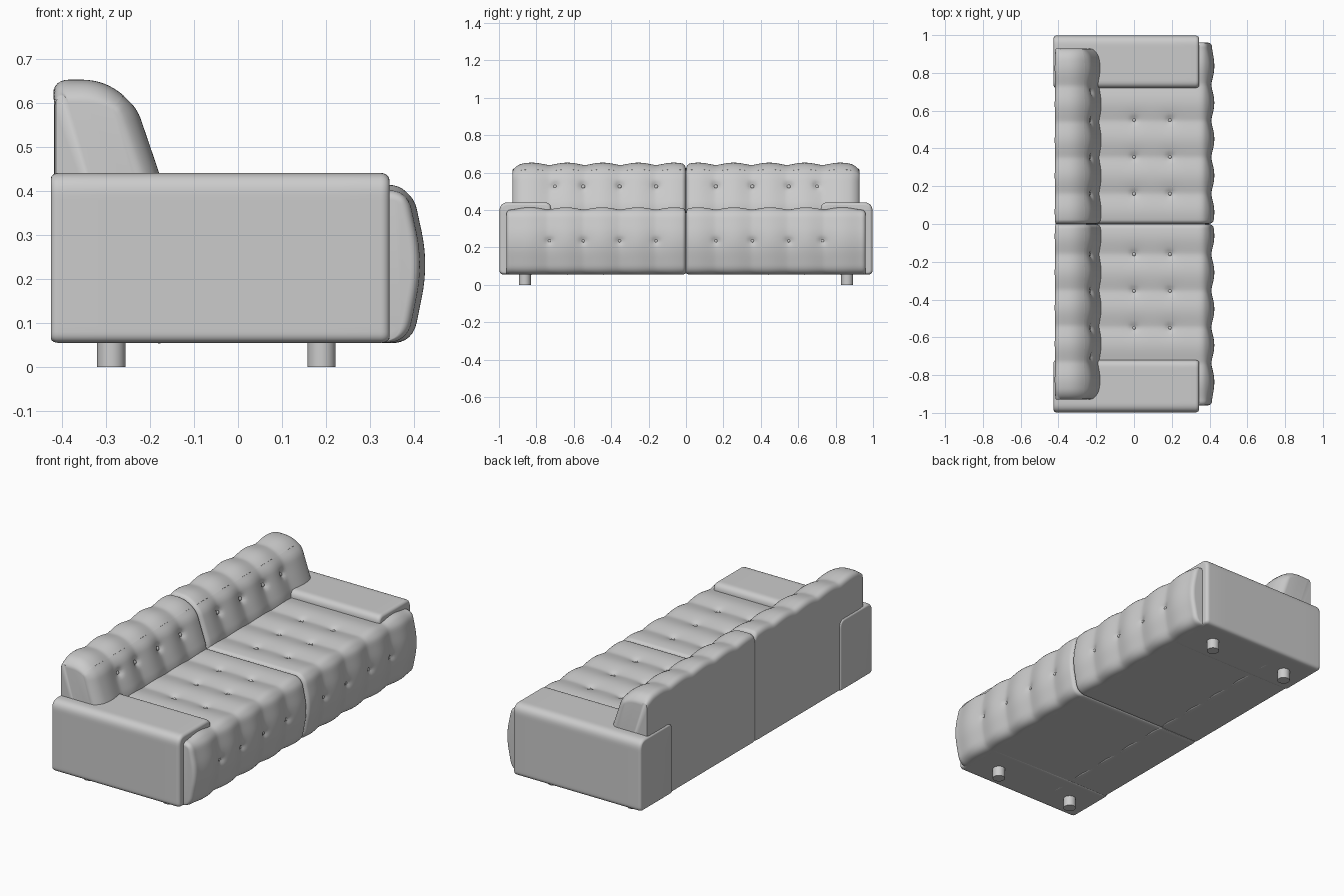
import bpy, bmesh, math
from mathutils import Vector

if "Cube" in bpy.data.objects:
    bpy.data.objects.remove(bpy.data.objects["Cube"])


def outline(corners, step=0.012):
    """Closed 2D outline; each corner is (u, v, rounding length)."""
    raw, n = [], len(corners)
    for i, (u, v, t) in enumerate(corners):
        c = Vector((u, v))
        a = (Vector(corners[i - 1][:2]) - c).normalized() * t + c
        b = (Vector(corners[(i + 1) % n][:2]) - c).normalized() * t + c
        for k in range(9):
            f = k / 8
            raw.append(a * (1 - f) ** 2 + c * 2 * f * (1 - f) + b * f * f)
    pts = []
    for i, p in enumerate(raw):
        q = raw[(i + 1) % len(raw)]
        m = max(1, round((q - p).length / step))
        pts += [p.lerp(q, k / m) for k in range(m)]
    return pts


def stations(a, b, la, lb, step):
    """Positions along the sweep, denser at the rounded ends."""
    arc = [1 - math.cos(math.pi / 2 * k / 7) for k in range(7)]
    m = max(1, round((b - a - la - lb) / step))
    mid = [a + la + (b - a - la - lb) * k / m for k in range(m + 1)]
    return [a + la * f for f in arc] + mid + [b - lb * f for f in reversed(arc)]


def sweep(name, pts, ts, ends, place, puff=None):
    """Sweep an outline; ends = (length, inset, back inset) at start and end."""
    n = len(pts)
    normals = []
    for i in range(n):
        d = pts[(i + 1) % n] - pts[i - 1]
        normals.append(Vector((-d.y, d.x)).normalized())  # clockwise outline
    bm = bmesh.new()
    rings = []
    for t in ts:
        ring = []
        for p, nr in zip(pts, normals):
            w = max(0, nr.x, nr.y)
            off = 0
            for e, (length, inset, low) in zip((t - ts[0], ts[-1] - t), ends):
                if e < length:
                    r = 1 - math.sqrt(max(0, 1 - (1 - e / length) ** 2))
                    off -= r * (low + (inset - low) * w)
            if puff:
                off += w * puff(p, t)
            q = p + nr * off
            ring.append(bm.verts.new(place(q, t)))
        rings.append(ring)
    for a, b in zip(rings, rings[1:]):
        for i in range(n):
            j = (i + 1) % n
            bm.faces.new((a[i], a[j], b[j], b[i]))
    bm.faces.new(rings[0])
    bm.faces.new(rings[-1])
    bmesh.ops.recalc_face_normals(bm, faces=bm.faces)
    return finish(name, bm)


def finish(name, bm):
    me = bpy.data.meshes.new(name)
    bm.to_mesh(me)
    bm.free()
    ob = bpy.data.objects.new(name, me)
    bpy.context.collection.objects.link(ob)
    bpy.context.view_layer.objects.active = ob
    for o in bpy.context.selected_objects:
        o.select_set(False)
    ob.select_set(True)
    bpy.ops.object.shade_smooth_by_angle(angle=math.radians(40))
    return ob


def tufting(buttons, amp, depth, first, pitch):
    """Soft scallops between the button rows plus a dimple at each button."""
    def puff(p, y):
        d = amp * abs(math.sin(math.pi * (y - first) / pitch)) ** 1.3
        for bx, by, bz in buttons:
            r2 = (p.x - bx) ** 2 + (y - by) ** 2 + (p.y - bz) ** 2
            d -= depth * math.exp(-r2 / 0.017 ** 2)
            d -= 0.004 * math.exp(-r2 / 0.05 ** 2)
        return d
    return puff


# Cross-sections, all clockwise
seat_pts = outline([(-0.2, 0.058, 0.015), (-0.2, 0.402, 0.02), (0.385, 0.402, 0.045),
                    (0.421, 0.235, 0.075), (0.385, 0.055, 0.05)])
back_pts = outline([(-0.418, 0.058, 0.01), (-0.418, 0.64, 0.035), (-0.305, 0.64, 0.05),
                    (-0.243, 0.59, 0.03), (-0.185, 0.42, 0.03), (-0.18, 0.058, 0.01)])
arm_pts = outline([(0.72, 0.055, 0.015), (0.72, 0.441, 0.04), (0.998, 0.441, 0.05),
                   (0.998, 0.055, 0.025)])

# Button positions on one half
top_buttons = [(x, y, 0.402) for x in (0.0, 0.19) for y in (0.16, 0.355, 0.55)]
front_buttons = [(0.412, y, 0.235) for y in (0.16, 0.355, 0.55, 0.73)]
back_buttons = [(-0.223, y, 0.53) for y in (0.16, 0.355, 0.55, 0.70)]

seat_puff = tufting(top_buttons + front_buttons, 0.012, 0.011, 0.16, 0.193)
back_puff = tufting(back_buttons, 0.013, 0.018, 0.16, 0.19)

for s, side in ((-1, "left"), (1, "right")):
    along_y = lambda q, t, s=s: (q.x, s * t, q.y)
    along_x = lambda q, t, s=s: (t, s * q.x, q.y)

    # Seat cushion, with its front running across the arm
    sweep(side + "_seat", seat_pts, stations(0.001, 0.96, 0.02, 0.03, 0.012),
          ((0.02, 0.022, 0.008), (0.03, 0.026, 0.004)), along_y, seat_puff)
    # Backrest
    sweep(side + "_backrest", back_pts, stations(0.001, 0.928, 0.022, 0.055, 0.012),
          ((0.022, 0.024, 0.004), (0.055, 0.04, 0.004)), along_y, back_puff)
    # Arm
    sweep(side + "_arm", arm_pts, stations(-0.425, 0.344, 0.018, 0.02, 0.1),
          ((0.018, 0.012, 0.01), (0.02, 0.016, 0.012)), along_x)

    # Buttons, flattened along the surface normal
    bm = bmesh.new()
    for group, nrm in ((top_buttons, (0, 0, 1)), (front_buttons, (1, 0, 0)),
                       (back_buttons, (0.94, 0, 0.33))):
        nv = Vector(nrm).normalized()
        for x, y, z in group:
            made = bmesh.ops.create_uvsphere(bm, u_segments=12, v_segments=8, radius=0.010)
            for v in made["verts"]:
                v.co -= nv * v.co.dot(nv) * 0.45
                v.co += Vector((x, s * y, z)) - nv * 0.013
    finish(side + "_buttons", bm)

    # Legs
    for x, end in ((-0.288, "back"), (0.19, "front")):
        bpy.ops.mesh.primitive_cylinder_add(vertices=32, radius=0.032, depth=0.08,
                                            location=(x, s * 0.862, 0.04))
        bpy.context.object.name = f"{side}_{end}_leg"
        bpy.ops.object.shade_smooth_by_angle(angle=math.radians(40))
